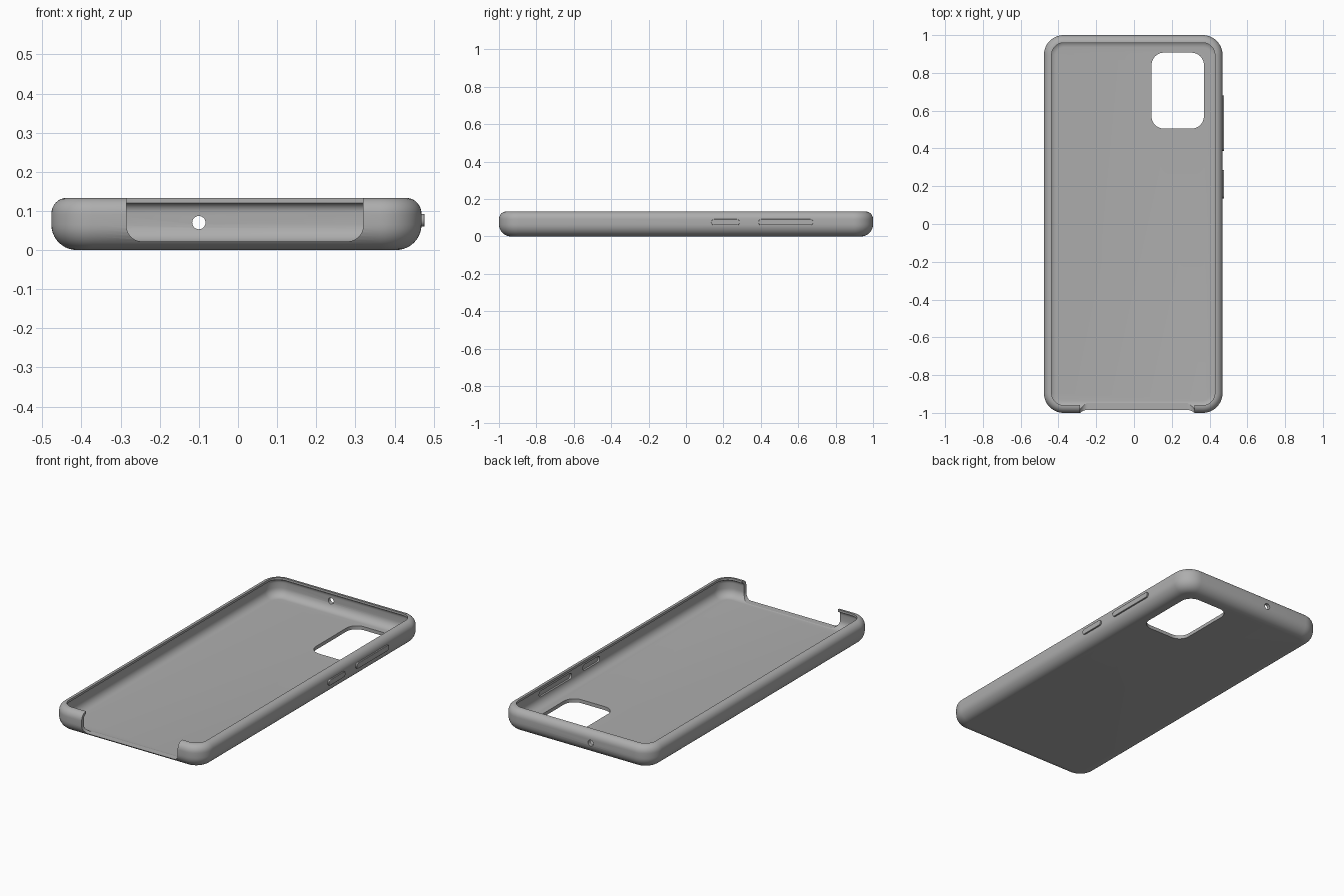
import bpy, bmesh, math
from mathutils import Vector

cube = bpy.data.objects.get("Cube")
if cube:
    bpy.data.objects.remove(cube, do_unlink=True)

gray = bpy.data.materials.new("soft_gray")
gray.use_nodes = True
COLOR = (0.42, 0.42, 0.42, 1)
gray.diffuse_color = COLOR
gray.node_tree.nodes["Principled BSDF"].inputs["Base Color"].default_value = COLOR

CX, HALF_W, HALF_L, HEIGHT = -0.004, 0.473, 1.0, 0.133
CORNER, WALL, LIP, BASE_R = 0.105, 0.02, 0.041, 0.065


def arc(cx, cy, rx, ry, start, end, n):
    """Points on an elliptical arc, angles in degrees."""
    angles = [math.radians(start + (end - start) * i / n) for i in range(n + 1)]
    return [(cx + rx * math.cos(a), cy + ry * math.sin(a)) for a in angles]


def rounded_rect(x0, x1, y0, y1, r, n=12):
    return (arc(x1 - r, y1 - r, r, r, 0, 90, n) + arc(x0 + r, y1 - r, r, r, 90, 180, n)
            + arc(x0 + r, y0 + r, r, r, 180, 270, n) + arc(x1 - r, y0 + r, r, r, 270, 360, n))


def make_object(name, bm):
    bmesh.ops.remove_doubles(bm, verts=bm.verts, dist=1e-5)
    bmesh.ops.recalc_face_normals(bm, faces=bm.faces)
    mesh = bpy.data.meshes.new(name)
    bm.to_mesh(mesh)
    bm.free()
    mesh.materials.append(gray)
    obj = bpy.data.objects.new(name, mesh)
    bpy.context.collection.objects.link(obj)
    return obj


def prism(name, outline, axis, start, end):
    """Extrude a 2D outline along x, y or z."""
    place = {"x": lambda a, b, t: (t, a, b),
             "y": lambda a, b, t: (a, t, b),
             "z": lambda a, b, t: (a, b, t)}[axis]
    bm = bmesh.new()
    face = bm.faces.new([bm.verts.new(place(a, b, start)) for a, b in outline])
    new = bmesh.ops.extrude_face_region(bm, geom=[face])["geom"]
    offset = Vector(place(0, 0, end - start))
    bmesh.ops.translate(bm, vec=offset, verts=[v for v in new if isinstance(v, bmesh.types.BMVert)])
    return make_object(name, bm)


def smooth(obj, angle=30):
    bpy.ops.object.select_all(action="DESELECT")
    obj.select_set(True)
    bpy.context.view_layer.objects.active = obj
    bpy.ops.object.shade_smooth_by_angle(angle=math.radians(angle))


# Wall section as (inset, height): outside from base to lip, then down the inside
section = arc(BASE_R, BASE_R, BASE_R, BASE_R, 270, 180, 10)
section += arc(LIP - 0.003, 0.092, LIP - 0.003, HEIGHT - 0.092, 180, 90, 8)
section += [(LIP, HEIGHT), (LIP, 0.12)]
section += arc(LIP, 0.095, LIP - WALL, 0.025, 90, 180, 6)
section += arc(BASE_R, BASE_R, BASE_R - WALL, BASE_R - WALL, 180, 270, 8)

# Case shell: the section swept around a rounded rectangle
bm = bmesh.new()
rings = []
for inset, z in section:
    outline = rounded_rect(CX - HALF_W + inset, CX + HALF_W - inset,
                           -HALF_L + inset, HALF_L - inset, CORNER - inset)
    rings.append([bm.verts.new((x, y, z)) for x, y in outline])
for low, high in zip(rings, rings[1:]):
    for i in range(len(low)):
        j = (i + 1) % len(low)
        bm.faces.new((low[i], low[j], high[j], high[i]))
bm.faces.new(rings[0])
bm.faces.new(rings[-1])
case = make_object("case_shell", bm)

# Openings: camera window, headphone hole and open front edge
cutters = [
    prism("camera_cutter", rounded_rect(0.093, 0.37, 0.505, 0.907, 0.065), "z", -0.1, 0.1),
    prism("jack_cutter", arc(-0.1, 0.07, 0.017, 0.017, 0, 348.75, 31), "y", 0.9, 1.1),
    prism("front_cutter", rounded_rect(-0.285, 0.32, 0.022, 0.3, 0.04), "y", -1.1, -0.9),
]

# Side buttons with matching pockets inside the wall
side = CX + HALF_W
for name, y0, y1 in (("power_button", 0.135, 0.287), ("volume_button", 0.387, 0.68)):
    outline = rounded_rect(y0, y1, 0.06, 0.092, 0.0155, 8)
    button = prism(name, outline, "x", side - 0.008, side + 0.008)
    bevel = button.modifiers.new("soft_edge", "BEVEL")
    bevel.width, bevel.segments = 0.002, 2
    smooth(button)
    cutters.append(prism(name + "_pocket_cutter", outline, "x", side - 0.04, side - 0.01))

for cutter in cutters:
    cutter.hide_render = True
    cutter.hide_viewport = True
    cut = case.modifiers.new(cutter.name, "BOOLEAN")
    cut.operation, cut.solver, cut.object = "DIFFERENCE", "EXACT", cutter
smooth(case)
